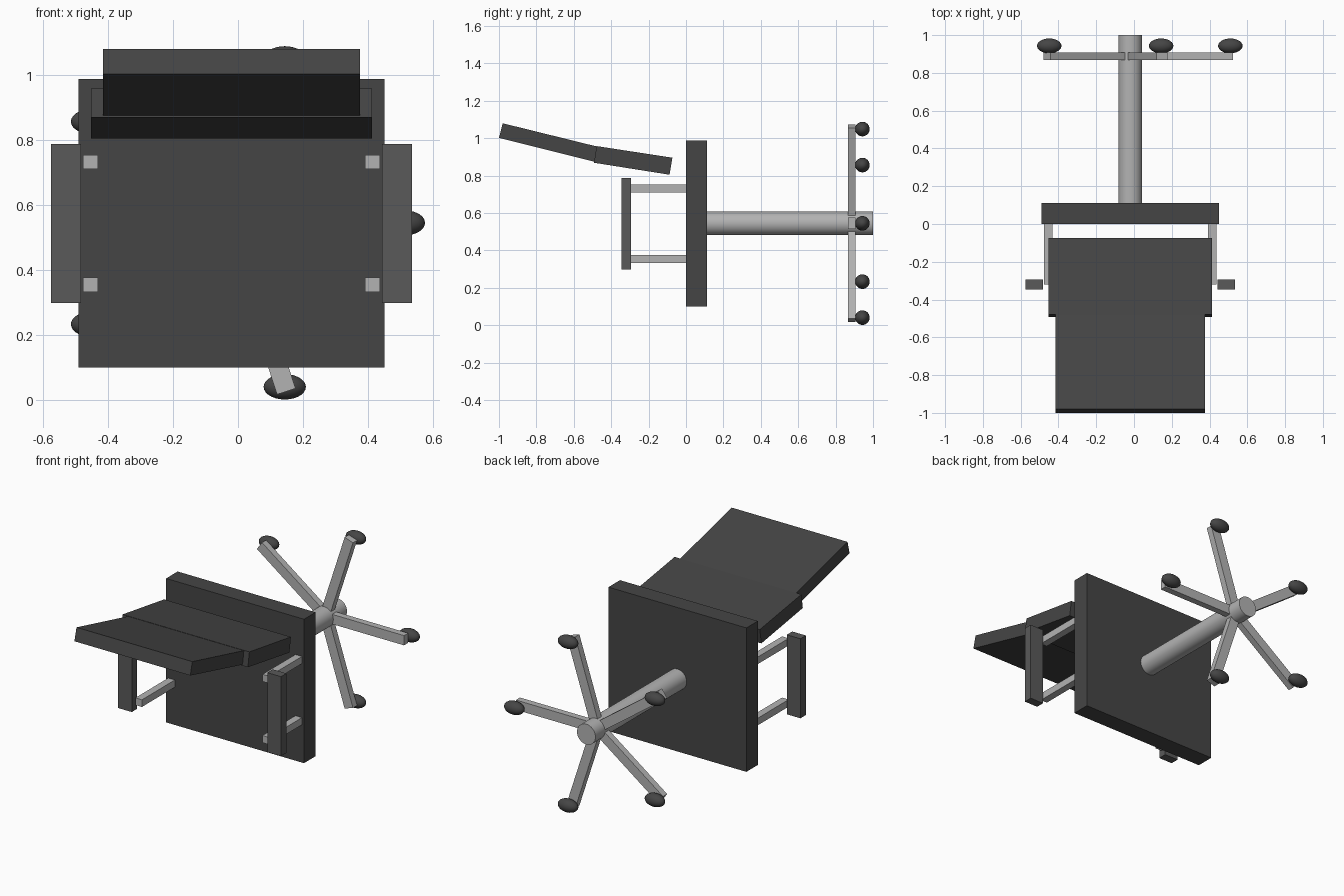
import bpy, bmesh
from math import cos, sin, pi, radians
from mathutils import Matrix

if "Cube" in bpy.data.objects:
    bpy.data.objects.remove(bpy.data.objects["Cube"])

CX, CZ = -0.02, 0.545  # chair axis: the chair lies on its back along y


def material(name, v):
    m = bpy.data.materials.new(name)
    m.diffuse_color = (v, v, v, 1)
    m.use_nodes = True
    m.node_tree.nodes["Principled BSDF"].inputs["Base Color"].default_value = m.diffuse_color
    return m


DARK = material("dark_fabric", 0.06)
PAD = material("pad_grey", 0.10)
METAL = material("light_metal", 0.45)


def finish(name, bm, mat):
    bmesh.ops.recalc_face_normals(bm, faces=bm.faces)
    me = bpy.data.meshes.new(name)
    bm.to_mesh(me)
    bm.free()
    me.materials.append(mat)
    ob = bpy.data.objects.new(name, me)
    bpy.context.collection.objects.link(ob)
    return ob


def box(name, lo, hi, mat, matrix=Matrix()):
    bm = bmesh.new()
    size = [b - a for a, b in zip(lo, hi)]
    mid = [(a + b) / 2 for a, b in zip(lo, hi)]
    bmesh.ops.create_cube(bm, size=1, matrix=matrix @ Matrix.Translation(mid)
                          @ Matrix.Diagonal((*size, 1)))
    return finish(name, bm, mat)


def slab(name, profile, half_width, mat):
    """Side profile in (y, z) extruded across x."""
    bm = bmesh.new()
    face = bm.faces.new([bm.verts.new((CX - half_width, y, z)) for y, z in profile])
    new = bmesh.ops.extrude_face_region(bm, geom=[face])["geom"]
    bmesh.ops.translate(bm, vec=(2 * half_width, 0, 0),
                        verts=[v for v in new if isinstance(v, bmesh.types.BMVert)])
    return finish(name, bm, mat)


def smooth(ob):
    bpy.ops.object.select_all(action='DESELECT')
    ob.select_set(True)
    bpy.context.view_layer.objects.active = ob
    bpy.ops.object.shade_smooth_by_angle()


# Seat and two-part backrest
box("seat", (CX - 0.47, 0, 0.10), (CX + 0.47, 0.112, 0.987), DARK)
slab("backrest_lower", [(-0.073, 0.896), (-0.088, 0.805), (-0.492, 0.869), (-0.478, 0.958)],
     0.432, DARK)
slab("backrest_upper", [(-0.469, 0.954), (-0.488, 0.874), (-1.0, 1.002), (-0.98, 1.08)],
     0.395, DARK)

# Armrests with two posts each
for side, s in (("left", -1), ("right", 1)):
    xs = sorted((CX + s * 0.462, CX + s * 0.555))
    box(side + "_armrest", (xs[0], -0.346, 0.298), (xs[1], -0.293, 0.788), PAD)
    xs = sorted((CX + s * 0.411, CX + s * 0.456))
    for label, z in (("rear", 0.355), ("front", 0.732)):
        box(f"{side}_{label}_armrest_post", (xs[0], -0.32, z - 0.022),
            (xs[1], 0.02, z + 0.022), METAL)

# Gas column
bm = bmesh.new()
bmesh.ops.create_cone(bm, cap_ends=True, segments=32, radius1=0.063, radius2=0.063, depth=0.9,
                      matrix=Matrix.Translation((CX, 0.55, CZ)) @ Matrix.Rotation(pi / 2, 4, 'X'))
smooth(finish("column", bm, METAL))

# Five-arm star base with flattened casters
for i in range(5):
    a = radians(72 * i)
    place = Matrix.Translation((CX, 0, CZ)) @ Matrix.Rotation(-a, 4, 'Y')
    box(f"base_arm_{i + 1}", (0, 0.867, -0.03), (0.545, 0.907, 0.03), METAL, place)
    bm = bmesh.new()
    bmesh.ops.create_uvsphere(
        bm, u_segments=24, v_segments=14, radius=1,
        matrix=Matrix.Translation((CX + 0.53 * cos(a), 0.943, CZ + 0.53 * sin(a)))
        @ Matrix.Diagonal((0.065, 0.039, 0.039, 1)))
    smooth(finish(f"caster_{i + 1}", bm, DARK))
